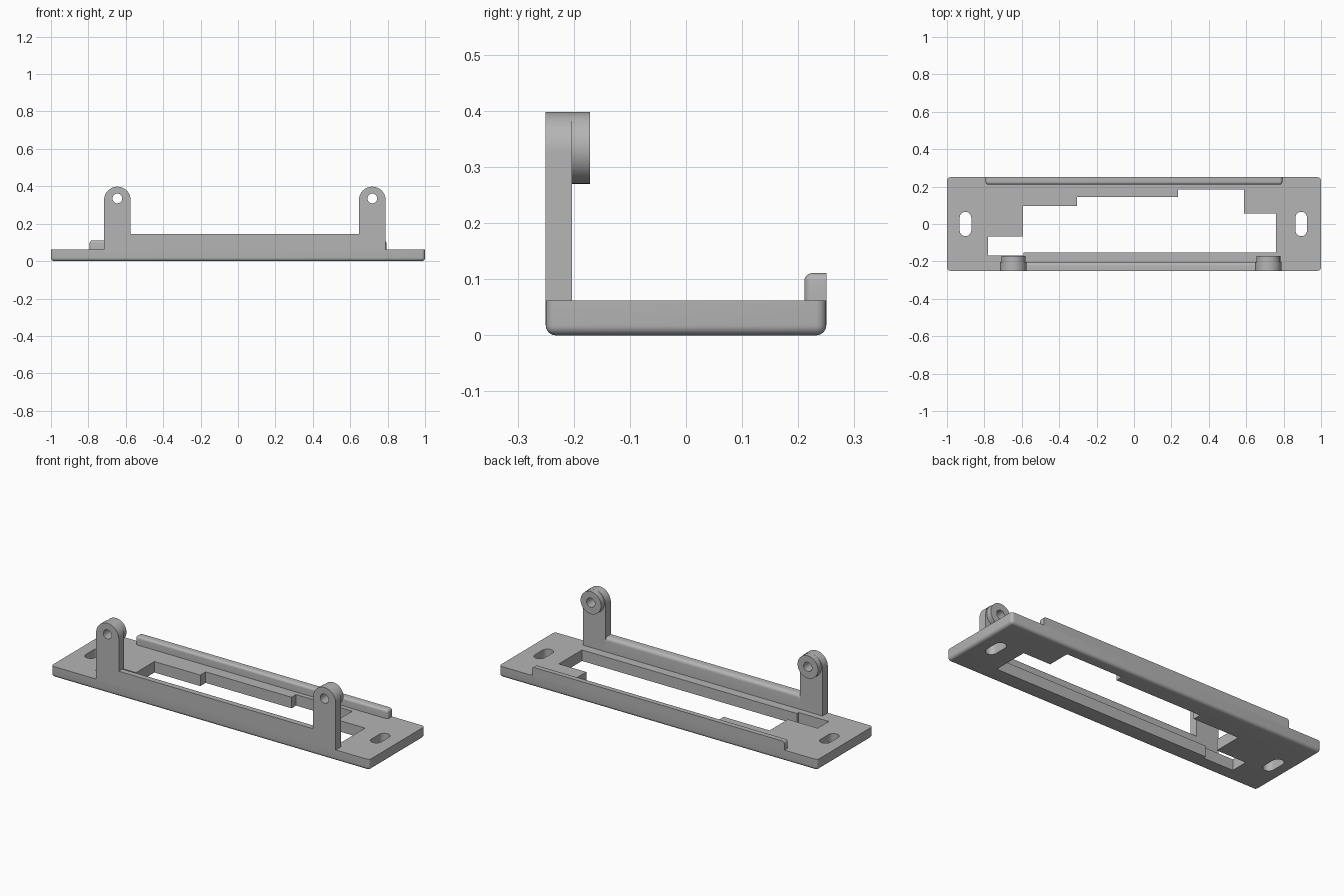
import bpy
import bmesh
from math import cos, sin, pi, radians
from mathutils import Vector

default = bpy.data.objects.get("Cube")
if default:
    bpy.data.objects.remove(default, do_unlink=True)

# Single grey material
grey = bpy.data.materials.new("plain grey")
grey.use_nodes = True
grey.diffuse_color = (0.46, 0.46, 0.46, 1)
grey.node_tree.nodes["Principled BSDF"].inputs["Base Color"].default_value = (0.46, 0.46, 0.46, 1)


def make_object(name, bm):
    bmesh.ops.recalc_face_normals(bm, faces=bm.faces)
    mesh = bpy.data.meshes.new(name)
    bm.to_mesh(mesh)
    bm.free()
    mesh.materials.append(grey)
    obj = bpy.data.objects.new(name, mesh)
    bpy.context.collection.objects.link(obj)
    return obj


def box(name, low, high, radius, rounded):
    """Box whose edges chosen by rounded(midpoint) get a fillet."""
    low, high = Vector(low), Vector(high)
    bm = bmesh.new()
    bmesh.ops.create_cube(bm, size=1)
    middle = (low + high) / 2
    for v in bm.verts:
        v.co = Vector(c * s for c, s in zip(v.co, high - low)) + middle
    edges = []
    for e in bm.edges:
        mid = (e.verts[0].co + e.verts[1].co) / 2 - middle
        side = [0 if abs(m) < 1e-5 else (1 if m > 0 else -1) for m in mid]
        if rounded(*side):
            edges.append(e)
    bmesh.ops.bevel(bm, geom=edges, offset=radius, segments=6, profile=0.5, affect='EDGES')
    return make_object(name, bm)


def prism(name, outline, start, end, along):
    """Extrude a 2D outline along z (outline in xy) or y (outline in xz)."""
    bm = bmesh.new()

    def place(u, v, d):
        return (u, v, d) if along == "z" else (u, d, v)

    face = bm.faces.new([bm.verts.new(place(u, v, start)) for u, v in outline])
    out = bmesh.ops.extrude_face_region(bm, geom=[face])
    verts = [g for g in out["geom"] if isinstance(g, bmesh.types.BMVert)]
    bmesh.ops.translate(bm, verts=verts, vec=place(0, 0, end - start))
    return make_object(name, bm)


def arc(x, y, radius, first, last, steps):
    angles = [first + (last - first) * i / steps for i in range(steps + 1)]
    return [(x + radius * cos(a), y + radius * sin(a)) for a in angles]


def circle(x, y, radius):
    return arc(x, y, radius, 0, 2 * pi, 48)[:-1]


def activate(obj):
    bpy.ops.object.select_all(action='DESELECT')
    obj.select_set(True)
    bpy.context.view_layer.objects.active = obj


def cut(obj, cutter):
    cutter.hide_render = True
    mod = obj.modifiers.new("cut", 'BOOLEAN')
    mod.operation = 'DIFFERENCE'
    mod.solver = 'EXACT'
    mod.object = cutter
    activate(obj)
    bpy.ops.object.modifier_apply(modifier=mod.name)
    bpy.data.objects.remove(cutter, do_unlink=True)


FRONT, BACK, DECK = -0.25, 0.25, 0.0625
parts = []

# Base plate with rounded upright corners and underside edges
plate = box("base_plate", (-1, FRONT, 0), (1, BACK, DECK), 0.018,
            lambda x, y, z: z <= 0)
parts.append(plate)

# Stepped central opening
opening = [(-0.78, -0.168), (-0.59, -0.168), (-0.59, -0.152), (0.76, -0.152),
           (0.76, 0.055), (0.588, 0.055), (0.588, 0.185), (0.235, 0.185),
           (0.235, 0.145), (-0.305, 0.145), (-0.305, 0.097), (-0.593, 0.097),
           (-0.593, -0.068), (-0.78, -0.068)]
cut(plate, prism("opening_cutter", opening, -0.1, 0.2, "z"))

# Mounting slots at both ends
for x in (-0.901, 0.894):
    slot = arc(x, 0.034, 0.031, 0, pi, 16) + arc(x, -0.034, 0.031, pi, 2 * pi, 16)
    cut(plate, prism("slot_cutter", slot, -0.1, 0.2, "z"))

# Low front wall between the lugs, with a rounded rear top edge
parts.append(box("front_wall", (-0.575, FRONT, DECK), (0.647, -0.203, 0.145), 0.02,
                 lambda x, y, z: y > 0 and z > 0))

# Back rail, rounded on its inner and end edges
parts.append(box("back_rail", (-0.793, 0.211, DECK), (0.793, BACK, 0.111), 0.014,
                 lambda x, y, z: z >= 0 and y <= 0))

# Upright lugs with a pierced boss on the rear face
for side, x in (("right", -0.645), ("left", 0.718)):
    lug = prism(side + "_lug",
                [(x - 0.071, DECK), (x + 0.071, DECK)] + arc(x, 0.327, 0.071, 0, pi, 32),
                FRONT, -0.203, "y")
    boss = prism(side + "_boss", circle(x, 0.334, 0.064), -0.203, -0.171, "y")
    for part in (lug, boss):
        cut(part, prism("hole_cutter", circle(x, 0.335, 0.026), -0.4, 0, "y"))
        parts.append(part)

# Smooth the fillets while keeping corners crisp
for part in parts:
    activate(part)
    bpy.ops.object.shade_smooth_by_angle(angle=radians(30))
